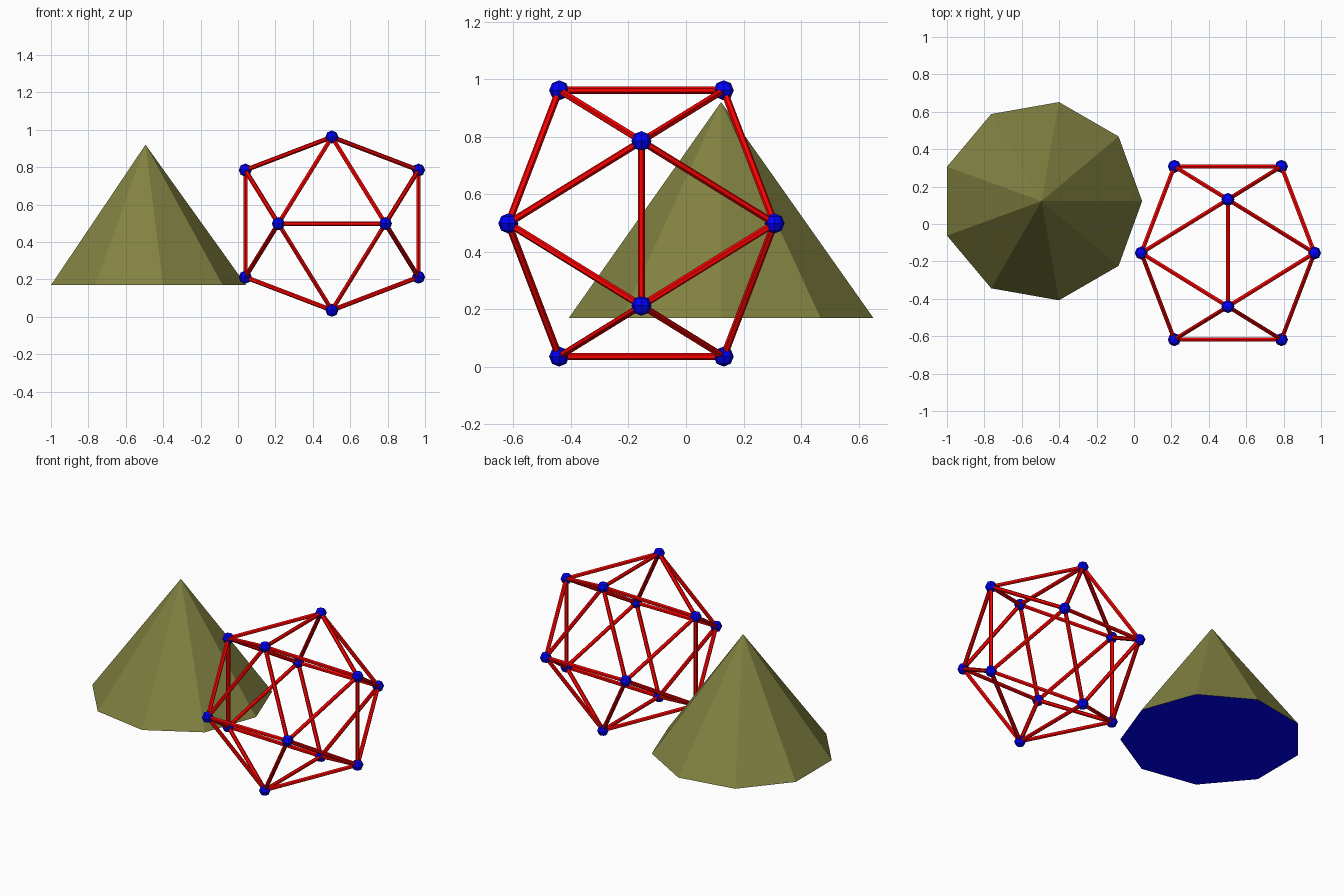
import bpy, bmesh, math
from mathutils import Vector, Matrix

if "Cube" in bpy.data.objects:
    bpy.data.objects.remove(bpy.data.objects["Cube"])


def material(name, color):
    m = bpy.data.materials.new(name)
    m.diffuse_color = color
    m.use_nodes = True
    m.node_tree.nodes["Principled BSDF"].inputs["Base Color"].default_value = m.diffuse_color
    return m


olive = material("olive", (0.22, 0.22, 0.053, 1))
red = material("red", (1, 0, 0, 1))
blue = material("blue", (0, 0, 1, 1))


def add_object(name, bm, *mats):
    mesh = bpy.data.meshes.new(name)
    bm.to_mesh(mesh)
    bm.free()
    for m in mats:
        mesh.materials.append(m)
    obj = bpy.data.objects.new(name, mesh)
    bpy.context.collection.objects.link(obj)
    return obj


# Nine-sided pyramid with a blue base
SIDES, RADIUS = 9, 0.538
Z0, Z1 = 0.169, 0.92
bm = bmesh.new()
ring = [bm.verts.new((RADIUS * math.cos(math.tau * i / SIDES),
                      RADIUS * math.sin(math.tau * i / SIDES), Z0))
        for i in range(SIDES)]
apex = bm.verts.new((0, 0, Z1))
for i in range(SIDES):
    bm.faces.new((ring[i], ring[(i + 1) % SIDES], apex))
base = bm.faces.new(ring[::-1])
base.material_index = 1
cone = add_object("nine_sided_pyramid", bm, olive, blue)
cone.location = (-0.4945, 0.122, 0)

# Icosahedron corners: three golden rectangles
CENTRE = Vector((0.502, -0.155, 0.498))
B = 0.463
A = B / ((1 + math.sqrt(5)) / 2)
corners = []
for s in (-1, 1):
    for t in (-1, 1):
        corners += [Vector((0, s * A, t * B)),
                    Vector((s * A, t * B, 0)),
                    Vector((s * B, 0, t * A))]

# Balls at the corners
bm = bmesh.new()
for c in corners:
    bmesh.ops.create_uvsphere(bm, u_segments=8, v_segments=4, radius=0.035,
                              matrix=Matrix.Translation(c + CENTRE))
add_object("corner_balls", bm, blue)

# Rods along the thirty edges
bm = bmesh.new()
for i, p in enumerate(corners):
    for q in corners[i + 1:]:
        d = q - p
        if d.length < 2.1 * A:
            turn = d.to_track_quat('Z', 'Y').to_matrix().to_4x4()
            bmesh.ops.create_cone(
                bm, cap_ends=True, segments=6, radius1=0.0125, radius2=0.0125,
                depth=d.length,
                matrix=Matrix.Translation((p + q) / 2 + CENTRE) @ turn)
add_object("edge_rods", bm, red)
